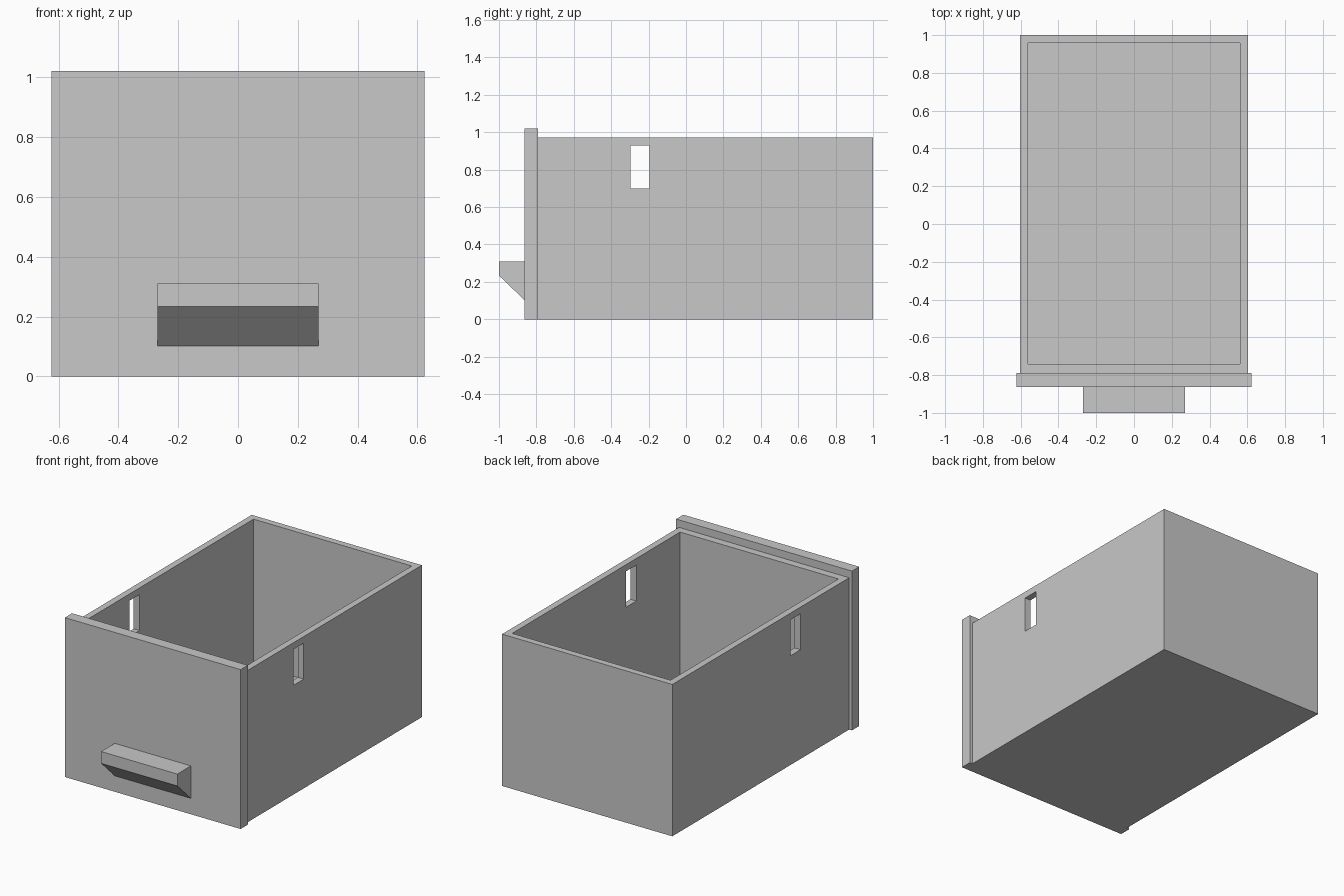
import bpy
import bmesh

cube = bpy.data.objects.get("Cube")
if cube:
    bpy.data.objects.remove(cube, do_unlink=True)

# Single flat grey
grey = bpy.data.materials.new("light_grey")
grey.use_nodes = True
COLOUR = (0.58, 0.58, 0.58, 1.0)
grey.diffuse_color = COLOUR
grey.node_tree.nodes["Principled BSDF"].inputs["Base Color"].default_value = COLOUR


def prism(name, half_width, profile):
    """Extrude a (y, z) outline along x, centred on x = 0."""
    bm = bmesh.new()
    face = bm.faces.new([bm.verts.new((-half_width, y, z)) for y, z in profile])
    new = bmesh.ops.extrude_face_region(bm, geom=[face])["geom"]
    verts = [v for v in new if isinstance(v, bmesh.types.BMVert)]
    bmesh.ops.translate(bm, verts=verts, vec=(2 * half_width, 0, 0))
    bmesh.ops.recalc_face_normals(bm, faces=bm.faces)
    mesh = bpy.data.meshes.new(name)
    bm.to_mesh(mesh)
    bm.free()
    mesh.materials.append(grey)
    obj = bpy.data.objects.new(name, mesh)
    bpy.context.collection.objects.link(obj)
    return obj


def block(name, half_width, y0, y1, z0, z1):
    return prism(name, half_width, [(y0, z0), (y1, z0), (y1, z1), (y0, z1)])


def cut(target, cutter):
    mod = target.modifiers.new(cutter.name, 'BOOLEAN')
    mod.operation = 'DIFFERENCE'
    mod.solver = 'EXACT'
    mod.object = cutter
    cutter.hide_render = True
    cutter.hide_set(True)
    cutter.display_type = 'WIRE'


# Open-topped drawer body
body = block("drawer_body", 0.603, -0.79, 1.0, 0.0, 0.973)
cut(body, block("cavity_cutter", 0.561, -0.741, 0.958, 0.042, 1.2))

# Slot through both side walls
cut(body, block("side_slot_cutter", 0.8, -0.298, -0.196, 0.70, 0.93))

# Overhanging front panel
block("front_panel", 0.623, -0.863, -0.79, 0.0, 1.021)

# Pull with a sloping underside
prism("pull_handle", 0.27,
      [(-0.863, 0.31), (-1.0, 0.31), (-1.0, 0.234), (-0.863, 0.102)])
